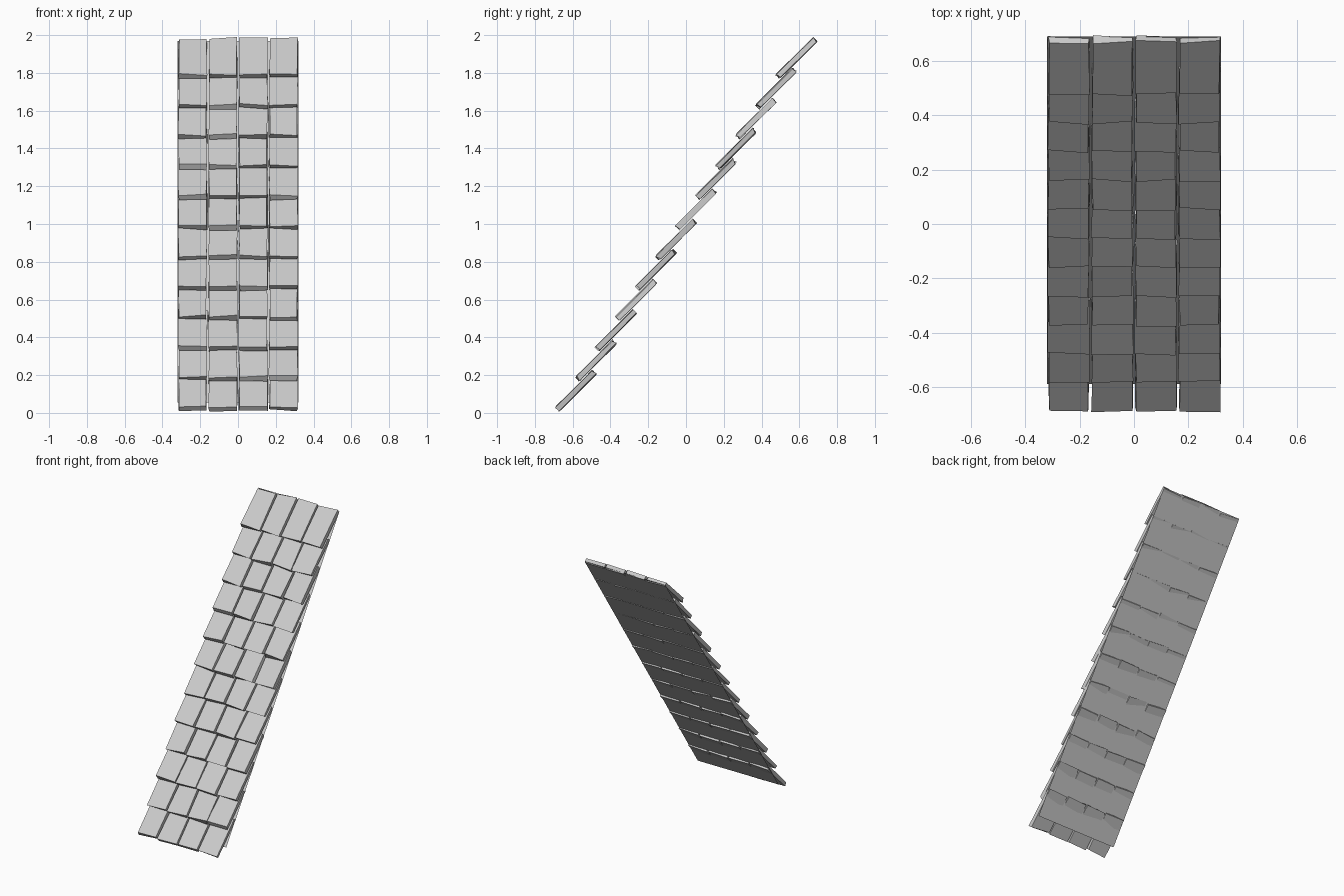
import bpy, bmesh, math, random
from mathutils import Vector

if "Cube" in bpy.data.objects:
    bpy.data.objects.remove(bpy.data.objects["Cube"])

random.seed(7)
ROWS, COLS = 12, 4
FIRST = Vector((0, -0.583, 0.118))      # centre of the lowest course
STEP = Vector((0, 0.106, 0.16))         # offset from course to course
TILT = math.radians(45)
ALONG = Vector((0, math.cos(TILT), math.sin(TILT)))
OUT = Vector((0, -math.sin(TILT), math.cos(TILT)))
HALF_W, HALF_L, HALF_T = 0.075, 0.1355, 0.014


def finish(bm, name):
    bmesh.ops.recalc_face_normals(bm, faces=bm.faces)
    mesh = bpy.data.meshes.new(name)
    bm.to_mesh(mesh)
    bm.free()
    obj = bpy.data.objects.new(name, mesh)
    bpy.context.collection.objects.link(obj)
    return obj


def add_tile(bm, centre):
    # Hand-cut shingle: a thin slab with uneven corners
    for v in bmesh.ops.create_cube(bm, size=2)["verts"]:
        u, l, t = v.co
        x = centre.x + u * (HALF_W + random.uniform(-0.005, 0.004))
        x = max(-0.32, min(0.318, x))
        length = l * HALF_L + random.uniform(-0.008, 0.008)
        thick = t * HALF_T + random.uniform(-0.004, 0.004)
        v.co = Vector((x, centre.y, centre.z)) + ALONG * length + OUT * thick


# Overlapping courses of shingles
for row in range(ROWS):
    bm = bmesh.new()
    for col in range(COLS):
        x = (col - (COLS - 1) / 2) * 0.1605
        add_tile(bm, FIRST + STEP * row + Vector((x, 0, 0)))
    finish(bm, f"shingle_course_{row + 1}")

# Flat backing sheet behind the shingles
bm = bmesh.new()
corners = [(-0.32, -0.59, 0.055), (0.32, -0.59, 0.055),
           (0.32, 0.69, 1.97), (-0.32, 0.69, 1.97)]
bm.faces.new([bm.verts.new(c) for c in corners])
finish(bm, "roof_backing")
